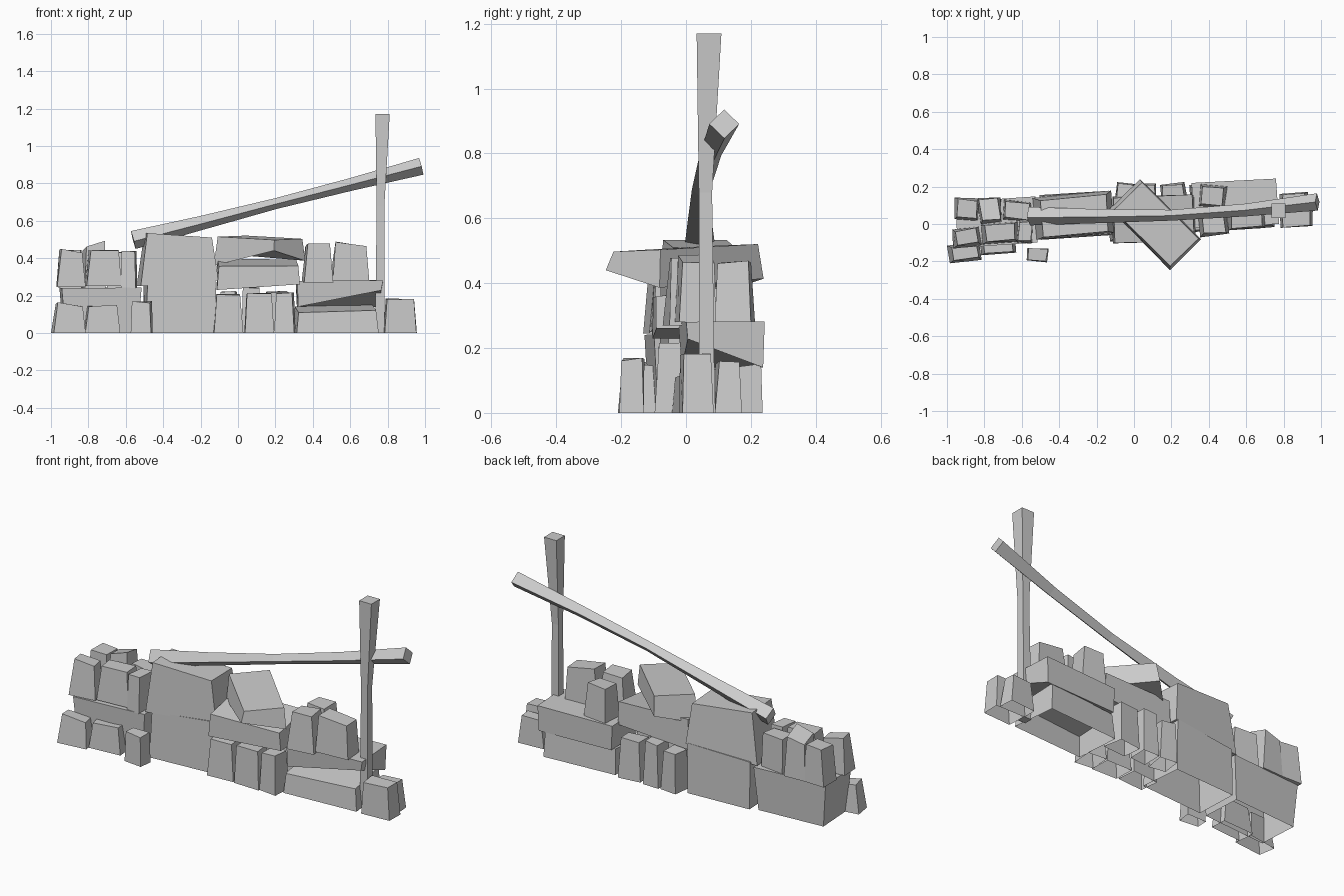
import bpy, bmesh, math, random
from mathutils import Vector, Matrix

if "Cube" in bpy.data.objects:
    bpy.data.objects.remove(bpy.data.objects["Cube"])

random.seed(4)


def finish(name, bm):
    bmesh.ops.recalc_face_normals(bm, faces=bm.faces)
    me = bpy.data.meshes.new(name)
    bm.to_mesh(me)
    bm.free()
    ob = bpy.data.objects.new(name, me)
    bpy.context.collection.objects.link(ob)
    return ob


def stone(name, x0, x1, y0, y1, z0, z1, taper=0.8, rot=0, tx=0, ty=0, bx=0, by=0, bw=0, jit=0.005):
    """Tapered block; rot about z, tx/ty slope the top, bx/by/bw slope and twist
    the bottom. Blocks standing on the ground are left open underneath."""
    bm = bmesh.new()
    bmesh.ops.create_cube(bm, size=2)
    if z0 == 0:
        low = [f for f in bm.faces if f.normal.z < -0.5]
        bmesh.ops.delete(bm, geom=low, context='FACES_ONLY')
    w, d = (x1 - x0) / 2, (y1 - y0) / 2
    turn = Matrix.Rotation(math.radians(rot), 3, 'Z')
    for v in bm.verts:
        a, b, top = v.co.x, v.co.y, v.co.z > 0
        g = min(taper, 1) if top else min(1 / taper, 1)
        p = turn @ Vector((a * w * g, b * d * g, 0))
        z = z1 + a * tx + b * ty if top else z0 + a * bx + b * by + a * b * bw
        r = lambda: random.uniform(-jit, jit)
        v.co = ((x0 + x1) / 2 + p.x + r(), (y0 + y1) / 2 + p.y + r(),
                max(0, z + (r() if top else 0)))
    return finish(name, bm)


def beam(name, rings, axis):
    """Four-sided timber lofted through (centre, half diagonal, roll) rings."""
    bm = bmesh.new()
    q = Vector(axis).to_track_quat('Z', 'Y')
    loops = []
    for c, r, roll in rings:
        loops.append([bm.verts.new(Vector(c) + q @ Vector(
            (r * math.cos(math.radians(roll + 90 * k)),
             r * math.sin(math.radians(roll + 90 * k)), 0))) for k in range(4)])
    for a, b in zip(loops, loops[1:]):
        for k in range(4):
            bm.faces.new((a[k], a[(k + 1) % 4], b[(k + 1) % 4], b[k]))
    bm.faces.new(loops[0][::-1])
    bm.faces.new(loops[-1])
    return finish(name, bm)


# left end: base stone with small stones in front
stone("left_base_stone", -0.95, -0.52, -0.11, 0.13, 0, 0.245, 1.12, 4)
stone("left_front_stone_a", -0.99, -0.82, -0.2, -0.105, 0, 0.15, 0.78, 8, -0.01)
stone("left_front_stone_b", -0.82, -0.63, -0.16, -0.07, 0, 0.145, 0.8, 4)
stone("left_front_stone_c", -0.57, -0.46, -0.2, -0.13, 0, 0.165, 0.88, -4)

# left end: upper course
stone("left_top_stone_a", -0.97, -0.82, -0.12, -0.02, 0.245, 0.44, 0.78, 8, -0.01)
stone("left_top_stone_b", -0.81, -0.62, -0.10, 0.005, 0.25, 0.445, 0.82, 3)
stone("left_top_stone_c", -0.62, -0.54, -0.10, 0.02, 0.24, 0.44, 0.85, -4)
stone("left_top_stone_d", -0.96, -0.83, 0.02, 0.14, 0.24, 0.44, 0.8, -4)
stone("left_top_stone_e", -0.83, -0.71, 0.01, 0.14, 0.24, 0.465, 0.85, 6, 0.015, -0.01)
stone("left_top_stone_f", -0.70, -0.55, 0.02, 0.12, 0.24, 0.43, 0.85, -6)

# two big middle blocks
stone("middle_lower_block", -0.50, -0.12, -0.07, 0.165, 0, 0.275, 0.97, 4, 0.01)
stone("middle_upper_block", -0.53, -0.11, -0.07, 0.16, 0.265, 0.52, 0.84, 5, -0.01, 0, 0.015)

# small footing stones, front and back rows
for i, (a, b, h) in enumerate([(-0.13, 0.02, 0.205), (0.035, 0.19, 0.21), (0.2, 0.3, 0.215)]):
    stone(f"footing_front_{i}", a, b, -0.09, 0.02, 0, h, 0.82, 4 - 4 * i)
for i, (a, b, h) in enumerate([(-0.1, 0.0, 0.22), (0.02, 0.12, 0.24), (0.14, 0.28, 0.22)]):
    stone(f"footing_back_{i}", a, b, 0.11, 0.22, 0, h, 0.82, 6 * i - 6)

# stone and crosswise slab on the footings
stone("bridging_stone", -0.115, 0.325, -0.10, 0.15, 0.245, 0.375, 0.97, 2, 0, 0.02, 0.015)
stone("crosswise_slab", -0.115, 0.345, -0.115, 0.115, 0.40, 0.508, 0.93, -45,
      -0.008, 0, 0.013, 0, -0.027)

# two long slabs on the right
stone("right_lower_slab", 0.30, 0.74, -0.03, 0.22, 0, 0.13, 0.95, 4, 0.005, 0.015)
stone("right_upper_slab", 0.31, 0.765, -0.01, 0.23, 0.162, 0.28, 1.03, 3,
      0.005, 0, 0.022, -0.022, -0.022)

# right upper course
stone("right_top_stone_a", 0.35, 0.5, -0.06, 0.07, 0.27, 0.475, 0.8, 6)
stone("right_top_stone_b", 0.5, 0.7, -0.03, 0.09, 0.28, 0.475, 0.8, 4, -0.01)
stone("right_top_stone_c", 0.35, 0.49, 0.09, 0.21, 0.27, 0.465, 0.84, -5)

# right end stones
stone("right_end_stone_a", 0.78, 0.955, -0.02, 0.085, 0, 0.18, 0.83, 3)
stone("right_end_stone_b", 0.78, 0.93, 0.09, 0.165, 0, 0.155, 0.83, 2)

# upright post and leaning rail
beam("post", [((0.758, 0.065, 0), 0.034, 45),
              ((0.762, 0.06, 0.68), 0.029, 45),
              ((0.773, 0.071, 1.17), 0.054, 45)], (0, 0, 1))
beam("rail", [((-0.56, 0.042, 0.497), 0.05, 8),
              ((-0.2, 0.042, 0.587), 0.038, 6),
              ((0.2, 0.047, 0.691), 0.029, 4),
              ((0.6, 0.075, 0.793), 0.034, 2),
              ((0.98, 0.118, 0.891), 0.046, 0)], (1, 0.05, 0.258))
